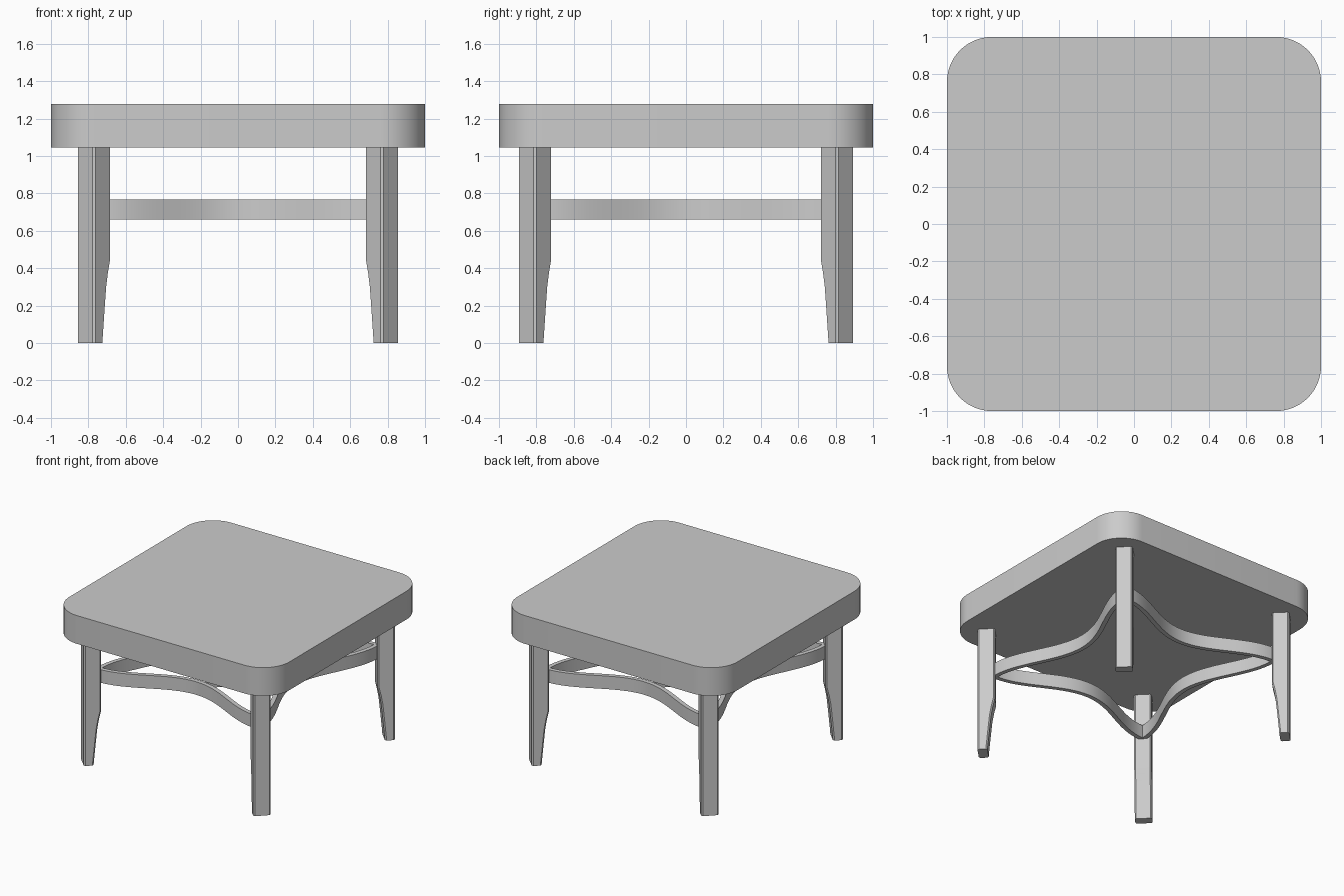
import bpy, bmesh, math

if "Cube" in bpy.data.objects:
    bpy.data.objects.remove(bpy.data.objects["Cube"])


def finish(name, bm, smooth_angle=30):
    bmesh.ops.recalc_face_normals(bm, faces=bm.faces)
    mesh = bpy.data.meshes.new(name)
    bm.to_mesh(mesh)
    bm.free()
    ob = bpy.data.objects.new(name, mesh)
    bpy.context.collection.objects.link(ob)
    bpy.ops.object.select_all(action='DESELECT')
    ob.select_set(True)
    bpy.context.view_layer.objects.active = ob
    bpy.ops.object.shade_smooth_by_angle(angle=math.radians(smooth_angle))
    return ob


def loft(name, rings):
    """Join equal-length rings of points into a capped solid."""
    bm = bmesh.new()
    loops = [[bm.verts.new(p) for p in ring] for ring in rings]
    n = len(loops[0])
    for a, b in zip(loops, loops[1:]):
        for i in range(n):
            j = (i + 1) % n
            bm.faces.new((a[i], a[j], b[j], b[i]))
    bm.faces.new(loops[0])
    bm.faces.new(loops[-1])
    return finish(name, bm)


# Table top: thick slab with rounded corners
R, STEPS = 0.24, 14
outline = []
for k, (sx, sy) in enumerate([(1, 1), (-1, 1), (-1, -1), (1, -1)]):
    for i in range(STEPS + 1):
        a = math.pi / 2 * (k + i / STEPS)
        outline.append((sx * (1 - R) + R * math.cos(a), sy * (1 - R) + R * math.sin(a)))
loft("table_top", [[(x, y, z) for x, y in outline] for z in (1.045, 1.277)])

# Legs: turned to the diagonal, chamfered edges, inner face tapering to the foot
LX, LY, H, C = 0.77, 0.807, 0.0655, 0.011
TAPER = [(0, 0.056), (0.03, 0.054), (0.2, 0.038), (0.3, 0.028), (0.37, 0.016), (0.44, 0), (1.06, 0)]


def leg(name, sx, sy):
    q = math.sqrt(0.5)
    rings = []
    for z, cut in TAPER:
        a, b = -H + cut, H      # inner and outer face along the diagonal
        section = [(a + C, -H), (b - C, -H), (b, -H + C), (b, H - C),
                   (b - C, H), (a + C, H), (a, H - C), (a, -H + C)]
        rings.append([(sx * (LX + q * (u - v)), sy * (LY + q * (u + v)), z) for u, v in section])
    return loft(name, rings)


for front, sy in (("front", -1), ("back", 1)):
    for side, sx in (("left", -1), ("right", 1)):
        leg(f"{front}_{side}_leg", sx, sy)

# Stretchers: flat rails bowing towards the middle in plan
Z0, Z1, T, BOW = 0.66, 0.767, 0.0175, 0.235


def stretcher(name, half, dist, place):
    rings, n = [], 32
    for i in range(n + 1):
        s = -half + 2 * half * i / n
        w = math.pi * s / half
        d = dist - BOW * (1 + math.cos(w)) / 2
        slope = BOW * math.sin(w) * math.pi / half / 2
        m = math.hypot(1, slope)
        nx, ny = -slope / m * T, T / m
        rings.append([place(s + k * nx, d + k * ny) + (z,)
                      for k, z in ((-1, Z0), (1, Z0), (1, Z1), (-1, Z1))])
    return loft(name, rings)


EX, EY = 0.73, 0.767
stretcher("front_stretcher", EX, EY, lambda s, d: (s, -d))
stretcher("back_stretcher", EX, EY, lambda s, d: (s, d))
stretcher("left_stretcher", EY, EX, lambda s, d: (-d, s))
stretcher("right_stretcher", EY, EX, lambda s, d: (d, s))
